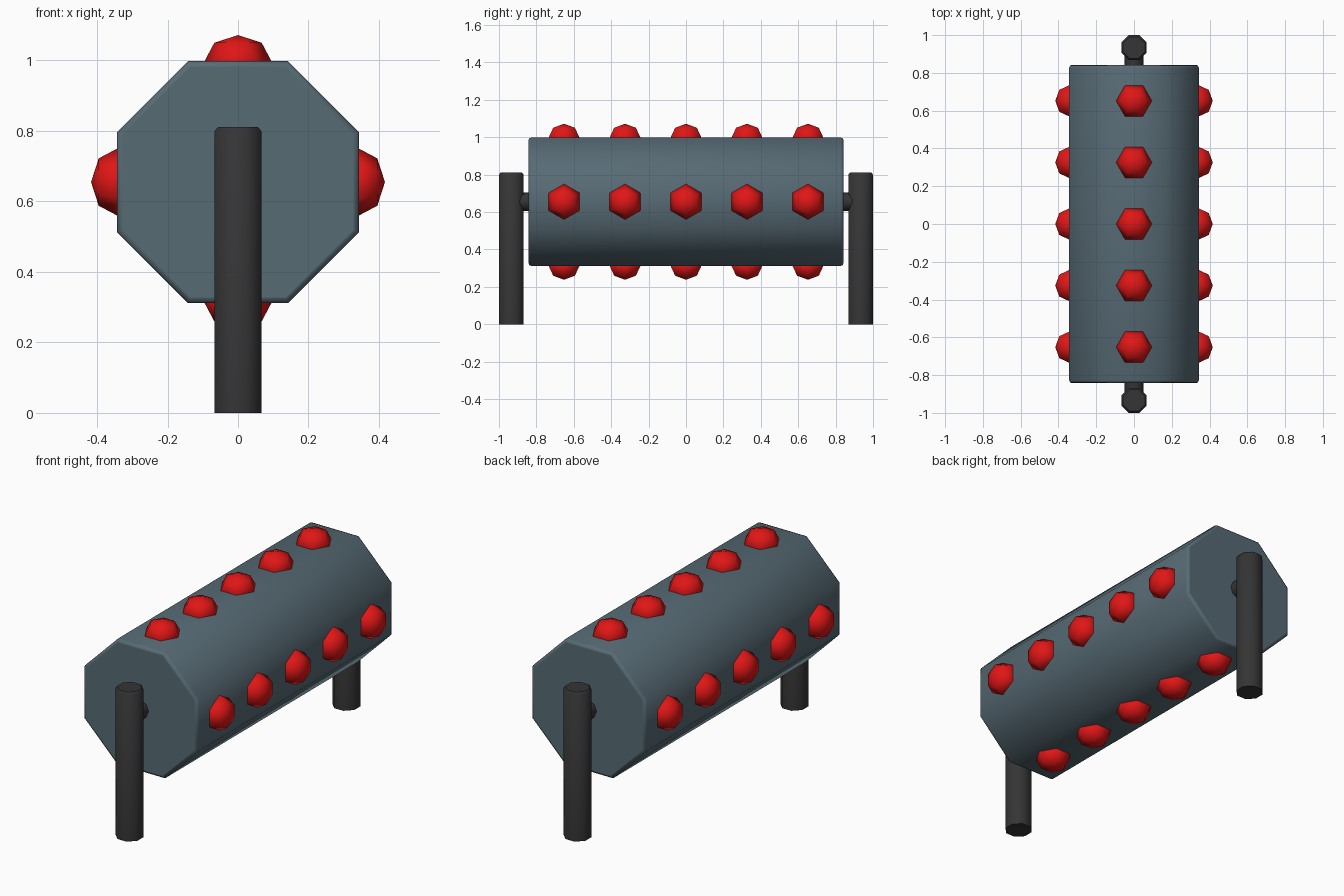
import bpy, bmesh
from math import pi, cos, sin
from mathutils import Matrix

if "Cube" in bpy.data.objects:
    bpy.data.objects.remove(bpy.data.objects["Cube"])


def material(name, rgb):
    m = bpy.data.materials.new(name)
    m.diffuse_color = (*rgb, 1)
    m.use_nodes = True
    m.node_tree.nodes["Principled BSDF"].inputs["Base Color"].default_value = m.diffuse_color
    return m


steel = material("blue_grey", (0.095, 0.145, 0.175))
dark = material("charcoal", (0.035, 0.035, 0.035))
red = material("red", (0.75, 0.008, 0.008))


def lathe(name, profile, sides, mat, matrix, flat_side=True, smooth=True):
    """Turn (radius, height) points round local z; radius is to flats or corners."""
    bm = bmesh.new()
    k = 1 / cos(pi / sides) if flat_side else 1
    shift = pi / sides if flat_side else 0
    rings = []
    for r, h in profile:
        n = 1 if r == 0 else sides
        rings.append([bm.verts.new((r * k * cos(2 * pi * i / sides + shift),
                                    r * k * sin(2 * pi * i / sides + shift), h))
                      for i in range(n)])
    for a, b in zip(rings, rings[1:]):
        for i in range(sides):
            j = (i + 1) % sides
            quad = [a[i % len(a)], a[j % len(a)], b[j % len(b)], b[i % len(b)]]
            bm.faces.new(list(dict.fromkeys(quad))).smooth = smooth
    for ring in (rings[0], rings[-1]):
        if len(ring) > 1:
            bm.faces.new(ring)
            for v, w in zip(ring, ring[1:] + ring[:1]):
                bm.edges.get((v, w)).smooth = False
    bmesh.ops.recalc_face_normals(bm, faces=bm.faces)
    me = bpy.data.meshes.new(name)
    bm.to_mesh(me)
    bm.free()
    me.materials.append(mat)
    ob = bpy.data.objects.new(name, me)
    ob.matrix_world = matrix
    bpy.context.collection.objects.link(ob)
    return ob


AXIS_Z, APOTHEM = 0.655, 0.343
centre = Matrix.Translation((0, 0, AXIS_Z))
along_y = centre @ Matrix.Rotation(-pi / 2, 4, 'X')

# octagonal drum with softened end rims
lathe("drum", [(0.328, -0.842), (0.339, -0.838), (APOTHEM, -0.827),
               (APOTHEM, 0.827), (0.339, 0.838), (0.328, 0.842)], 8, steel, along_y)

# axle through the drum into both posts
lathe("axle", [(0.05, -0.93), (0.05, 0.93)], 8, dark, along_y, flat_side=False)

# end posts
for side, label in ((-1, "front"), (1, "back")):
    lathe(label + "_post", [(0.066, 0), (0.066, 0.8), (0.057, 0.811)], 8, dark,
          Matrix.Translation((0, side * 0.934, 0)))

# four rows of five faceted studs
R, H = 0.095, 0.074
dome = [(R * cos(a), H * sin(a)) for a in (-pi / 4, 0, pi / 4)]
dome = [(0, -H)] + dome + [(0, H)]
for row in range(4):
    for i in range(-2, 3):
        place = (centre @ Matrix.Rotation(row * pi / 2, 4, 'Y')
                 @ Matrix.Translation((0, i * 0.326, APOTHEM)))
        lathe(f"stud_{row + 1}_{i + 3}", dome, 6, red, place, flat_side=False)
